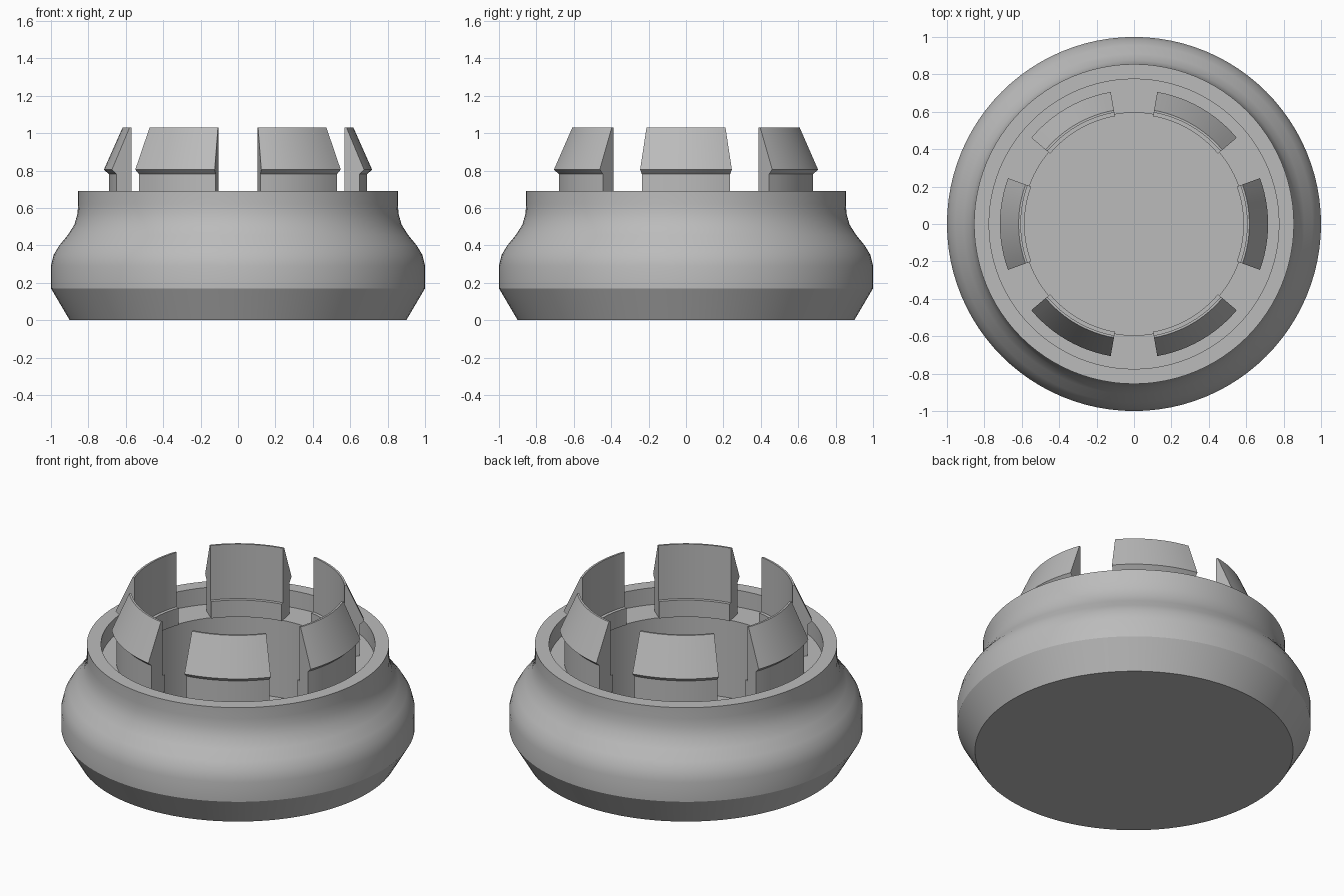
import bpy, bmesh, math
from mathutils import Matrix, Vector

cube = bpy.data.objects.get("Cube")
if cube:
    bpy.data.objects.remove(cube, do_unlink=True)

grey = bpy.data.materials.new("plain grey")
grey.use_nodes = True
colour = (0.5, 0.5, 0.5, 1)
grey.diffuse_color = colour
grey.node_tree.nodes["Principled BSDF"].inputs["Base Color"].default_value = colour


def revolve(name, profile, start, sweep, steps, closed):
    """Spin an (r, z) profile about z; a partial sweep gets end caps."""
    bm = bmesh.new()
    full = abs(sweep - math.tau) < 1e-6
    rings = []
    for i in range(steps if full else steps + 1):
        turn = Matrix.Rotation(start + sweep * i / steps, 3, "Z")
        rings.append([bm.verts.new(turn @ Vector((r, 0, z))) for r, z in profile])
    n = len(profile)
    for i in range(steps):
        a, b = rings[i], rings[(i + 1) % len(rings)]
        for j in range(n if closed else n - 1):
            k = (j + 1) % n
            bm.faces.new((a[j], b[j], b[k], a[k]))
    if full:
        # Close the underside and the bottom of the bore
        for j in (0, n - 1):
            bm.faces.new([ring[j] for ring in rings])
    else:
        bm.faces.new(rings[0])
        bm.faces.new(rings[-1])
    bmesh.ops.recalc_face_normals(bm, faces=bm.faces)
    mesh = bpy.data.meshes.new(name)
    bm.to_mesh(mesh)
    bm.free()
    mesh.materials.append(grey)
    obj = bpy.data.objects.new(name, mesh)
    bpy.context.collection.objects.link(obj)
    bpy.ops.object.select_all(action="DESELECT")
    obj.select_set(True)
    bpy.context.view_layer.objects.active = obj
    bpy.ops.object.shade_smooth_by_angle(angle=math.radians(25))
    return obj


# Rounded body with a stepped rim and a deep central bore
FLOOR = 0.585
body = [(0.9, 0), (1, 0.17), (1, 0.29), (0.985, 0.35), (0.955, 0.4),
        (0.91, 0.455), (0.875, 0.51), (0.858, 0.57), (0.855, 0.62), (0.855, 0.69),
        (0.775, 0.69), (0.775, FLOOR), (0.595, FLOOR), (0.595, 0.1)]
revolve("body", body, 0, math.tau, 96, False)

# Six snap clips with a tapered head, a lip and a small inner ledge
clip = [(0.585, FLOOR), (0.69, FLOOR), (0.69, 0.78), (0.717, 0.805),
        (0.617, 1.03), (0.605, 1.03), (0.605, 0.69), (0.585, 0.69)]
half = math.radians(20)
for i in range(6):
    revolve(f"clip_{i + 1}", clip, i * math.tau / 6 - half, 2 * half, 12, True)
